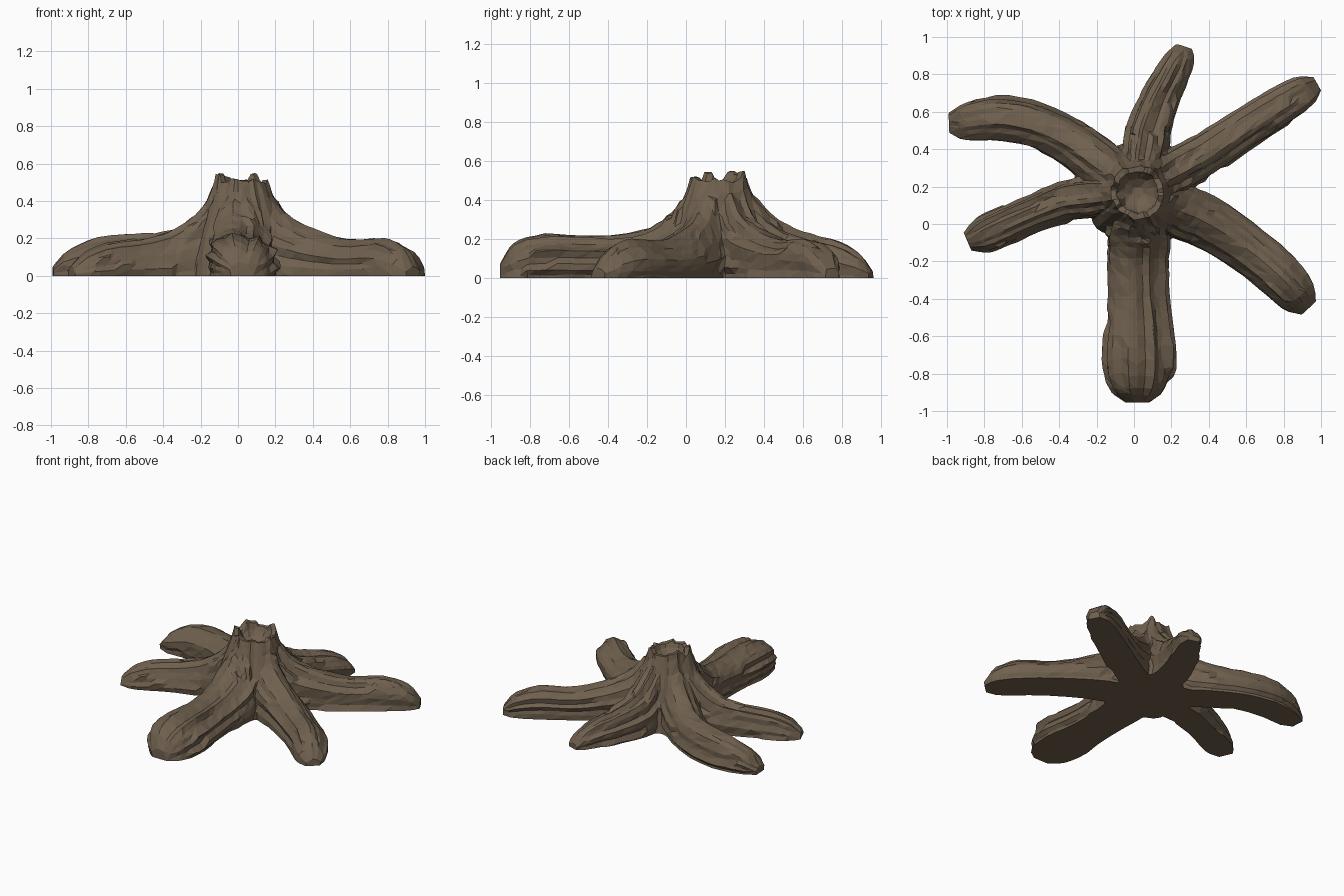
import bpy, bmesh, math, random
from mathutils import Vector

random.seed(4)
cube = bpy.data.objects.get("Cube")
if cube:
    bpy.data.objects.remove(cube, do_unlink=True)

CX, CY = 0.02, 0.17          # trunk axis
bm = bmesh.new()


def skin(rings):
    """Closed shell through a series of equal rings, capped at both ends."""
    loops = [[bm.verts.new(p) for p in ring] for ring in rings]
    n = len(loops[0])
    for a, b in zip(loops, loops[1:]):
        for i in range(n):
            j = (i + 1) % n
            bm.faces.new((a[i], a[j], b[j], b[i]))
    bm.faces.new(loops[0][::-1])
    bm.faces.new(loops[-1])


def spline(points, steps):
    """Catmull-Rom samples through the control points."""
    pts = [Vector(p) for p in points]
    pts = [2 * pts[0] - pts[1]] + pts + [2 * pts[-1] - pts[-2]]
    out = []
    for p, q, r, s in zip(pts, pts[1:], pts[2:], pts[3:]):
        for k in range(steps):
            t = k / steps
            out.append(0.5 * (2 * q + (r - p) * t + (2 * p - 5 * q + 4 * r - s) * t * t
                              + (3 * q - p - 3 * r + s) * t ** 3))
    out.append(pts[-2])
    return out


def root(points):
    """Arched root; each control point is x, y, top height, half width."""
    axis = Vector((CX, CY))
    out = (Vector(points[0][:2]) - axis).normalized()
    width = points[0][3]
    start = [(*(axis + out * d), h, w * width)
             for d, h, w in ((0.14, 0.47, 0.75), (0.19, 0.405, 0.95), (0.27, 0.315, 1.04))]
    path = spline(start + points, 4)
    n = 28
    groove = [random.uniform(-0.12, 0.08) for _ in range(n)]
    rings = []
    for i, p in enumerate(path):
        step = path[min(i + 1, len(path) - 1)] - path[max(i - 1, 0)]
        side = Vector((step.y, -step.x)).normalized()
        for _ in range(2):      # bark ridges come and go along the root
            groove[random.randrange(n)] = random.uniform(-0.17, 0.1)
        h, w = max(p.z, 0.01), max(p.w, 0.01)
        ring = []
        for k in range(n):
            a = math.tau * k / n
            s, c = math.sin(a), math.cos(a)
            g = 1 + groove[k] + random.uniform(-0.025, 0.025)
            z = h * (0.34 + 0.66 * s * g) if s > -0.6 else -0.04
            x = w * math.copysign(abs(c) ** (0.95 if s > 0 else 0.5), c) * g
            ring.append((p.x + side.x * x, p.y + side.y * x, z))
        rings.append(ring)
    skin(rings)


def trunk():
    """Flared hollow trunk with a splintered rim."""
    n = 44
    profile = [(0.3, -0.04), (0.275, 0.1), (0.25, 0.2), (0.22, 0.3), (0.19, 0.38),
               (0.165, 0.45), (0.15, 0.5), (0.143, 0.53), (0.112, 0.525),
               (0.1, 0.485), (0.075, 0.45), (0.03, 0.42)]
    groove = [random.uniform(-0.1, 0.06) for _ in range(n)]
    jag, level = [], 0
    for k in range(n):
        if k % 3 == 0:
            level = random.uniform(-0.035, 0.015)
        jag.append(level + random.uniform(-0.008, 0.008))
    for k in (7, 8, 18, 19):     # tall splinters
        jag[k] = 0.022
    rings = []
    for r, z in profile:
        ring = []
        for k in range(n):
            a = math.tau * k / n
            rr = r * (1 + groove[k] * (0.7 if z > 0.4 else 1) + random.uniform(-0.02, 0.02))
            zz = z + jag[k] * max(0, (z - 0.45) / 0.08)
            ring.append((CX + rr * math.cos(a), CY + rr * math.sin(a), zz))
        rings.append(ring)
    skin(rings)


trunk()
# front root
root([(0.01, -0.22, 0.245, 0.165), (0.015, -0.45, 0.215, 0.17), (0.02, -0.72, 0.22, 0.2),
      (0.02, -0.88, 0.175, 0.16), (0.02, -0.955, 0.07, 0.07)])
# front left root
root([(0.4, 0.0, 0.245, 0.135), (0.6, -0.13, 0.185, 0.125), (0.78, -0.28, 0.195, 0.12),
      (0.88, -0.39, 0.145, 0.1), (0.935, -0.45, 0.05, 0.05)])
# back left root
root([(0.4, 0.385, 0.24, 0.115), (0.57, 0.5, 0.19, 0.11), (0.77, 0.625, 0.195, 0.105),
      (0.91, 0.71, 0.14, 0.09), (0.98, 0.75, 0.05, 0.045)])
# back root
root([(0.085, 0.52, 0.26, 0.12), (0.14, 0.67, 0.21, 0.105), (0.2, 0.79, 0.175, 0.095),
      (0.25, 0.89, 0.115, 0.08), (0.27, 0.95, 0.04, 0.045)])
# back right root
root([(-0.34, 0.44, 0.24, 0.12), (-0.53, 0.53, 0.22, 0.12), (-0.73, 0.565, 0.205, 0.12),
      (-0.9, 0.545, 0.14, 0.1), (-0.99, 0.54, 0.05, 0.055)])
# front right root
root([(-0.38, 0.12, 0.235, 0.11), (-0.54, 0.06, 0.195, 0.1), (-0.7, -0.01, 0.17, 0.1),
      (-0.81, -0.06, 0.125, 0.095), (-0.89, -0.095, 0.05, 0.05)])

bmesh.ops.recalc_face_normals(bm, faces=bm.faces[:])
mesh = bpy.data.meshes.new("tree_stump")
bm.to_mesh(mesh)
bm.free()
stump = bpy.data.objects.new("tree_stump", mesh)
bpy.context.collection.objects.link(stump)
bpy.context.view_layer.objects.active = stump
stump.select_set(True)

# fuse trunk and roots
fuse = stump.modifiers.new("fuse", "REMESH")
fuse.mode = "VOXEL"
fuse.voxel_size = 0.008
bpy.ops.object.modifier_apply(modifier=fuse.name)

# flat underside
bm = bmesh.new()
bm.from_mesh(stump.data)
cut = bmesh.ops.bisect_plane(bm, geom=bm.verts[:] + bm.edges[:] + bm.faces[:],
                             plane_co=(0, 0, 0), plane_no=(0, 0, -1), clear_outer=True)
rim = [e for e in cut["geom_cut"] if isinstance(e, bmesh.types.BMEdge)]
bmesh.ops.holes_fill(bm, edges=rim, sides=0)
bmesh.ops.triangulate(bm, faces=[f for f in bm.faces if len(f.verts) > 4])
bm.to_mesh(stump.data)
bm.free()

# chiselled low-poly bark
facet = stump.modifiers.new("facet", "DECIMATE")
facet.ratio = min(1, 3600 / (2 * len(stump.data.polygons)))
bpy.ops.object.modifier_apply(modifier=facet.name)
for v in stump.data.vertices:
    if v.co.z < 0.006:
        v.co.z = 0
for f in stump.data.polygons:
    f.use_smooth = False

# bark colour
bark = bpy.data.materials.new("brown_bark")
bark.use_nodes = True
colour = (0.16, 0.118, 0.077, 1)
bark.diffuse_color = colour
bsdf = bark.node_tree.nodes["Principled BSDF"]
bsdf.inputs["Base Color"].default_value = colour
bsdf.inputs["Roughness"].default_value = 0.9
stump.data.materials.clear()
stump.data.materials.append(bark)
